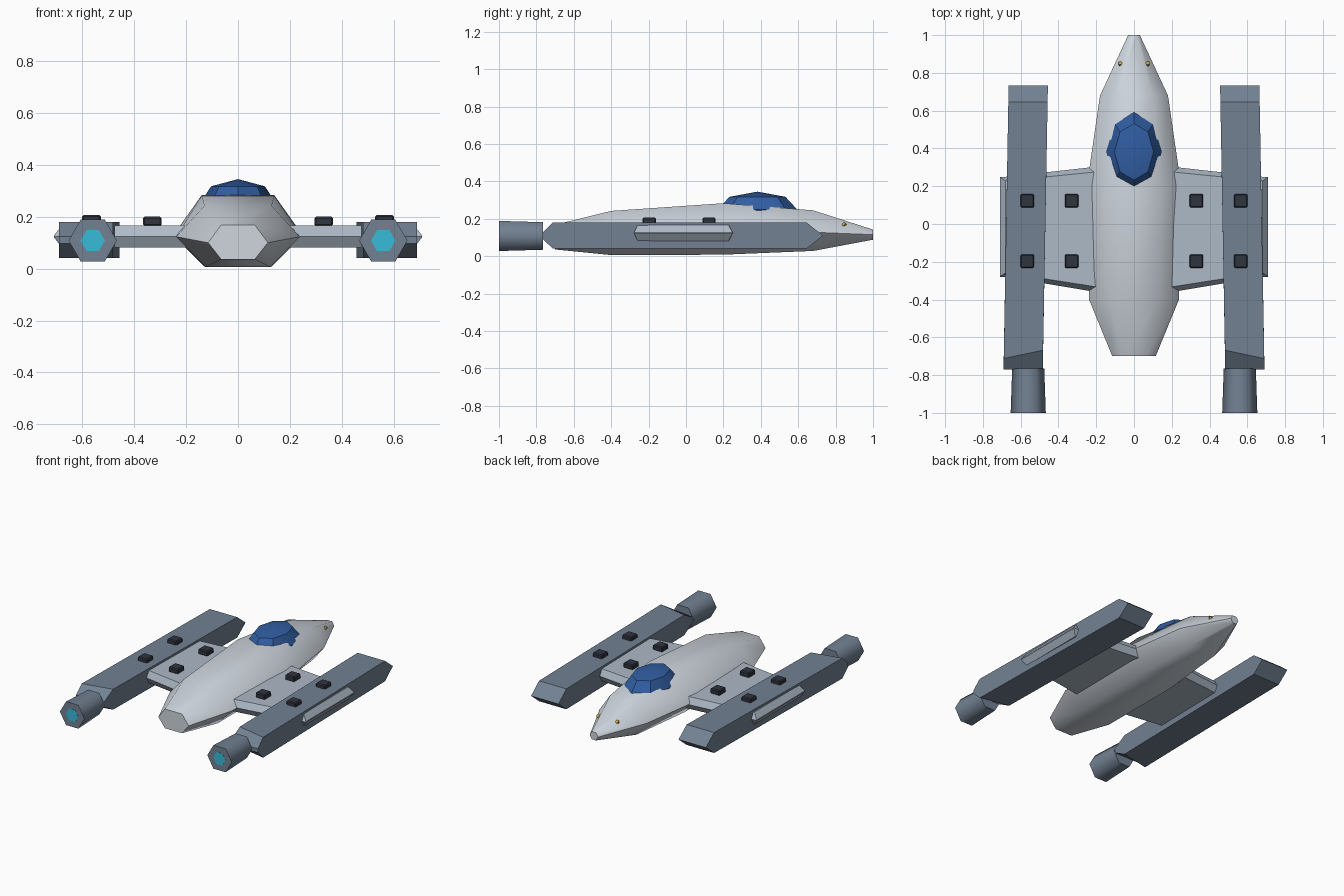
import bpy, bmesh
from math import radians, pi
from mathutils import Matrix

if "Cube" in bpy.data.objects:
    bpy.data.objects.remove(bpy.data.objects["Cube"])


def material(name, rgb):
    m = bpy.data.materials.new(name)
    m.diffuse_color = (*rgb, 1)
    m.use_nodes = True
    m.node_tree.nodes["Principled BSDF"].inputs["Base Color"].default_value = m.diffuse_color
    return m


HULL = material("hull_white", (0.62, 0.67, 0.73))
WING = material("wing_grey", (0.42, 0.49, 0.57))
POD = material("pod_grey", (0.17, 0.22, 0.29))
DARK = material("dark_metal", (0.03, 0.035, 0.05))
BLUE = material("canopy_blue", (0.03, 0.11, 0.36))
CYAN = material("engine_glow", (0.04, 0.5, 0.7))
GOLD = material("gold", (0.6, 0.4, 0.05))


def finish(name, bm, mat, smooth=None):
    bmesh.ops.recalc_face_normals(bm, faces=bm.faces)
    me = bpy.data.meshes.new(name)
    bm.to_mesh(me)
    bm.free()
    me.materials.append(mat)
    ob = bpy.data.objects.new(name, me)
    bpy.context.collection.objects.link(ob)
    if smooth:
        bpy.ops.object.select_all(action='DESELECT')
        ob.select_set(True)
        bpy.context.view_layer.objects.active = ob
        bpy.ops.object.shade_smooth_by_angle(angle=radians(smooth))
    return ob


def loft(name, rings, mat, smooth=None):
    """Skin a list of equal-length point rings and cap both ends."""
    bm = bmesh.new()
    vs = [[bm.verts.new(p) for p in r] for r in rings]
    n = len(rings[0])
    for a, b in zip(vs, vs[1:]):
        for i in range(n):
            j = (i + 1) % n
            bm.faces.new((a[i], a[j], b[j], b[i]))
    bm.faces.new(vs[0])
    bm.faces.new(vs[-1])
    return finish(name, bm, mat, smooth)


# Fuselage: y, top half width, mid half width, bottom half width, z top, z mid, z bottom
sections = [
    (-0.70, 0.065, 0.115, 0.065, 0.168, 0.100, 0.036),
    (-0.40, 0.130, 0.238, 0.125, 0.242, 0.123, 0.006),
    (0.20, 0.140, 0.250, 0.130, 0.283, 0.128, 0.008),
    (0.68, 0.100, 0.180, 0.100, 0.245, 0.128, 0.028),
    (1.00, 0.016, 0.031, 0.016, 0.142, 0.115, 0.088)]
loft("fuselage", [[(-t, y, zt), (t, y, zt), (m, y, zm), (b, y, zb), (-b, y, zb), (-m, y, zm)]
                  for y, t, m, b, zt, zm, zb in sections], HULL, 60)

# Canopy
bm = bmesh.new()
bmesh.ops.create_uvsphere(bm, u_segments=8, v_segments=4, radius=1,
                          matrix=Matrix.Translation((0, 0.382, 0.25)) @ Matrix.Diagonal((0.147, 0.212, 0.095, 1)))
finish("canopy", bm, BLUE, 30)


def wing_ring(s, x, front, rear, h, inset):
    z = 0.124
    return [(s * x, front - inset, z + h), (s * x, front, z), (s * x, front - inset, z - h),
            (s * x, rear + inset, z - h), (s * x, rear, z), (s * x, rear + inset, z + h)]


for s, side in ((1, "right"), (-1, "left")):
    # Wing with bevelled edges and a ridged tip
    loft(side + "_wing", [wing_ring(s, 0.14, 0.31, -0.37, 0.042, 0.028),
                          wing_ring(s, 0.68, 0.25, -0.28, 0.042, 0.022),
                          wing_ring(s, 0.71, 0.25, -0.28, 0.003, 0.002)], WING)

    # Long pod with wedge ends, slightly turned
    profile = [(-0.69, 0.18), (0.645, 0.18), (0.733, 0.11), (0.645, 0.04),
               (-0.69, 0.04), (-0.77, 0.096), (-0.77, 0.124)]
    rings = []
    for dx in (-0.104, 0.104):
        skew = -0.022 * (1 if dx > 0 else -1)
        rings.append([(s * (0.573 + dx - 0.018 * y), y + (skew if -0.7 < y < 0 else 0), z)
                      for y, z in profile])
    loft(side + "_pod", rings, POD)

    # Engine nozzle and glow
    for name, r1, r2, y1, y2, mat in (("_engine", 0.093, 0.085, -1.0, -0.765, POD),
                                      ("_engine_glow", 0.047, 0.047, -1.001, -0.98, CYAN)):
        bm = bmesh.new()
        bmesh.ops.create_cone(bm, cap_ends=True, segments=6, radius1=r1, radius2=r2, depth=y2 - y1,
                              matrix=Matrix.Translation((s * 0.56, (y1 + y2) / 2, 0.108))
                              @ Matrix.Rotation(-pi / 2, 4, 'X') @ Matrix.Rotation(pi / 2, 4, 'Z'))
        # put hexagon points on the sides
        if max(v.co.z for v in bm.verts) - 0.108 > r1 * 0.95:
            bmesh.ops.rotate(bm, verts=bm.verts, cent=(s * 0.56, 0, 0.108),
                             matrix=Matrix.Rotation(pi / 6, 3, 'Y'))
        finish(side + name, bm, mat, 65)

    # Small bevelled blocks on wing and pod
    for x, z in ((0.33, 0.182), (0.565, 0.188)):
        for y in (0.123, -0.197):
            bm = bmesh.new()
            bmesh.ops.create_cube(bm, size=1, matrix=Matrix.Translation((s * x, y, z))
                                  @ Matrix.Diagonal((0.072, 0.072, 0.036, 1)))
            bmesh.ops.bevel(bm, geom=bm.edges[:], offset=0.006, segments=1, affect='EDGES')
            finish(side + "_block", bm, DARK)

    # Nose studs
    bm = bmesh.new()
    bmesh.ops.create_cone(bm, cap_ends=True, segments=5, radius1=0.004, radius2=0.012, depth=0.035,
                          matrix=Matrix.Translation((s * 0.073, 0.84, 0.165)) @ Matrix.Rotation(radians(-45), 4, 'X'))
    finish(side + "_nose_stud", bm, GOLD)
